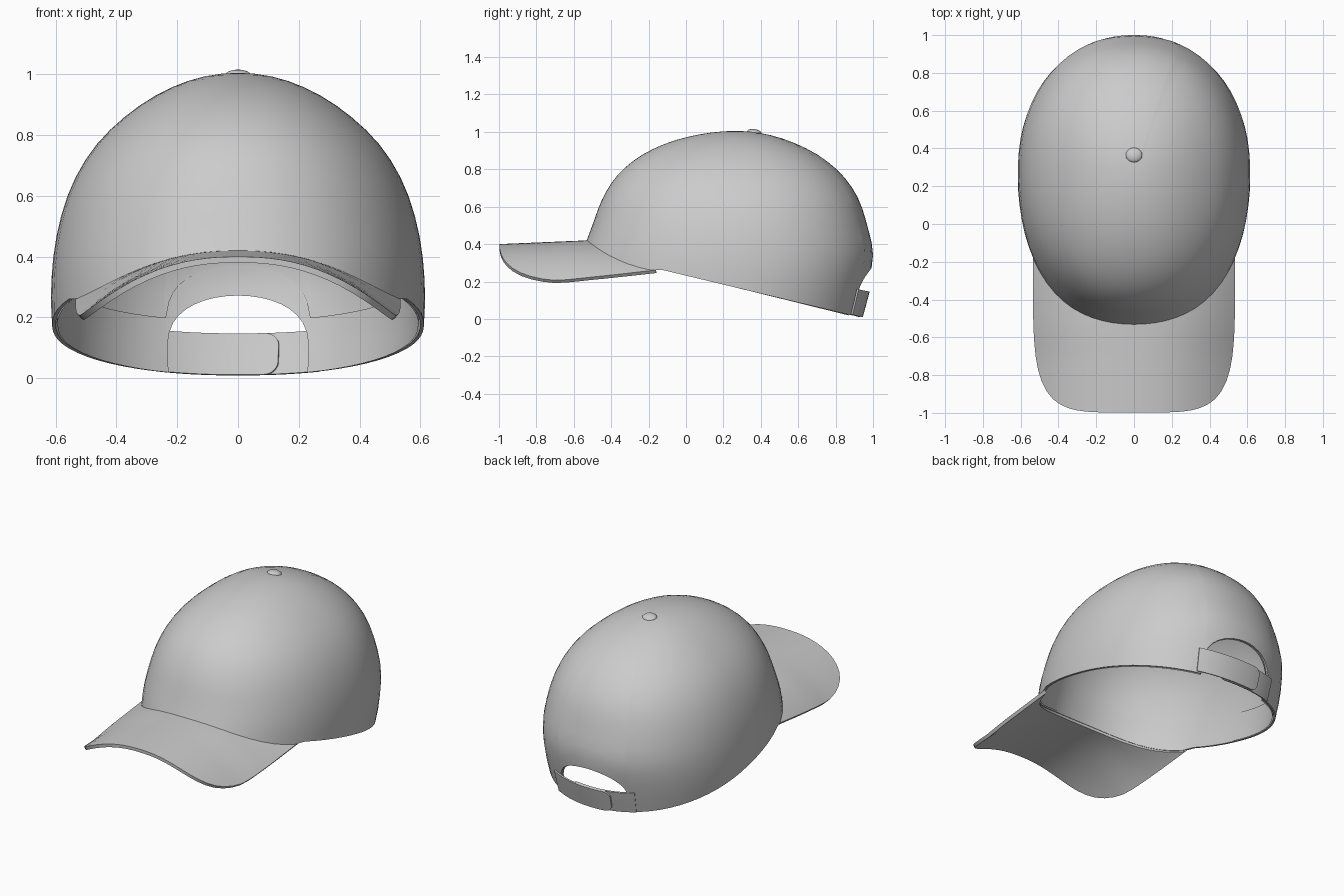
import bpy, bmesh, math
from math import sin, cos, asin, pi, radians

if "Cube" in bpy.data.objects:
    bpy.data.objects.remove(bpy.data.objects["Cube"])

TOP = 1.005
# Crown sections every 10 degrees of elevation: front y, back y, half width
FRONT = [-.60, -.58, -.555, -.50, -.445, -.365, -.245, -.09, .09, .27]
BACK = [.925, .97, 1.0, .968, .92, .835, .715, .57, .42, .27]
WIDTH = [.585, .612, .613, .59, .542, .465, .36, .245, .125, 0]
YC = .27
HOLE = radians(23.3)


def sample(tab, phi):
    """Smooth lookup in a section table."""
    p = [2 * tab[0] - tab[1]] + tab + [2 * tab[-1] - tab[-2]]
    u = max(0, min(phi / (pi / 2), 1)) * (len(tab) - 1)
    i = min(int(u), len(tab) - 2)
    t = u - i
    a, b, c, d = p[i:i + 4]
    return b + .5 * t * (c - a + t * (2 * a - 5 * b + 4 * c - d + t * (3 * (b - c) + d - a)))


def ray(a, n):
    return 1 / (abs(cos(a)) ** n + abs(sin(a)) ** n) ** (1 / n)


def surface(theta, phi, inset=0):
    """Point on the crown; theta 0 is the back, 90 degrees is +x."""
    r = ray(theta, 2.15)
    w = sample(WIDTH, phi) - inset
    if cos(theta) > 0:
        l = sample(BACK, phi) - YC - inset
    else:
        l = YC - sample(FRONT, phi) - inset
    return (w * sin(theta) * r, YC + l * cos(theta) * r, TOP * sin(phi))


def brim_z(x, y):
    ridge = min(.42, .40 + .02 * (y + 1) / .47)
    k = max(0, min((y + .7) / .54, 1))
    return ridge - (.215 - .06 * k) * (abs(x) / .53) ** 2.3


def elev(z):
    return asin(max(0, min(z / TOP, 1)))


def rim(theta):
    """Height of the crown's lower edge, ignoring the back opening."""
    z = .2
    for _ in range(25):
        x, y, _z = surface(theta, elev(z))
        z = .27 - .24 * (y + .16) if y > -.16 else brim_z(x, y)
    return z


def grid_object(name, rows, closed=False, flip=False, thickness=0):
    bm = bmesh.new()
    vs = [[bm.verts.new(p) for p in row] for row in rows]
    n = len(rows[0])
    for a, b in zip(vs, vs[1:]):
        for j in range(n if closed else n - 1):
            k = (j + 1) % n
            f = [a[j], a[k], b[k], b[j]]
            bm.faces.new(f[::-1] if flip else f)
    bmesh.ops.remove_doubles(bm, verts=bm.verts, dist=1e-4)
    me = bpy.data.meshes.new(name)
    bm.to_mesh(me)
    bm.free()
    ob = bpy.data.objects.new(name, me)
    bpy.context.collection.objects.link(ob)
    finish(ob, thickness)
    return ob


def finish(ob, thickness=0):
    bpy.ops.object.select_all(action='DESELECT')
    bpy.context.view_layer.objects.active = ob
    ob.select_set(True)
    if thickness:
        m = ob.modifiers.new("thickness", 'SOLIDIFY')
        m.thickness = thickness
        m.offset = -1
        bpy.ops.object.modifier_apply(modifier=m.name)
    bpy.ops.object.shade_smooth_by_angle(angle=radians(40))


# Columns round the crown: (angle, plain rim height, rim height with back opening)
columns = []
for i in range(20):
    u = -pi / 2 + pi * i / 20
    th = HOLE * sin(u)
    z = rim(th)
    arch = max(0, cos(u)) ** .55
    columns.append((th, z, z + (.272 - z) * arch))
for i in range(60):
    th = HOLE + (2 * pi - 2 * HOLE) * i / 60
    z = rim(th)
    columns.append((th, z, z))

# Crown with its back opening
rows = []
for i in range(19):
    t = i / 18
    row = []
    for th, _, z in columns:
        p0 = elev(z)
        row.append(surface(th, p0 + (pi / 2 - p0) * t))
    rows.append(row)
grid_object("crown", rows, closed=True, flip=True, thickness=.012)

# Inner sweatband following the lower edge and the opening
rows = []
for i in range(5):
    row = []
    for th, zl, z in columns:
        top = max(zl + .18, z + .1)
        row.append(surface(th, elev(z + (top - z) * i / 4), .018))
    rows.append(row)
grid_object("sweatband", rows, closed=True)

# Curved brim between the crown edge and its rounded outline
N, M = 48, 12
corner = radians(120.5)
rows = []
for i in range(M + 1):
    t = i / M
    row = []
    for j in range(N + 1):
        th = corner + (2 * pi - 2 * corner) * j / N
        ix, iy, _z = surface(th, elev(rim(th)), .006)
        a = pi * j / N
        r = ray(a, 4.8)
        ox, oy = .535 * cos(a) * r, -.16 - .838 * sin(a) * r
        x, y = ix + (ox - ix) * t, iy + (oy - iy) * t
        row.append((x, y, brim_z(x, y)))
    rows.append(row)
grid_object("brim", rows, thickness=.02)


# Two overlapping strap halves with rounded ends
def strap(name, side, inset):
    rows = []
    start, end = HOLE * 1.12, -HOLE * .55
    for i in range(7):
        row = []
        for j in range(33):
            t = 1 - (1 - j / 32) ** 2
            th = start + (end - start) * t
            e = min(1, (th - end) / radians(4.5))
            k = .4 + .6 * math.sqrt(max(0, 1 - (1 - e) ** 2))
            z = rim(th) + .068 + .068 * k * (i / 3 - 1)
            row.append(surface(th * side, elev(z), inset))
        rows.append(row)
    grid_object(name, rows, flip=side < 0, thickness=.01)


strap("strap_outer", 1, -.018)
strap("strap_inner", -1, -.004)

# Button on top
bpy.ops.mesh.primitive_uv_sphere_add(segments=20, ring_count=10, radius=1,
                                     location=(0, .365, .995),
                                     rotation=(radians(-8), 0, 0))
button = bpy.context.object
button.name = "top_button"
button.scale = (.044, .04, .02)
finish(button)
